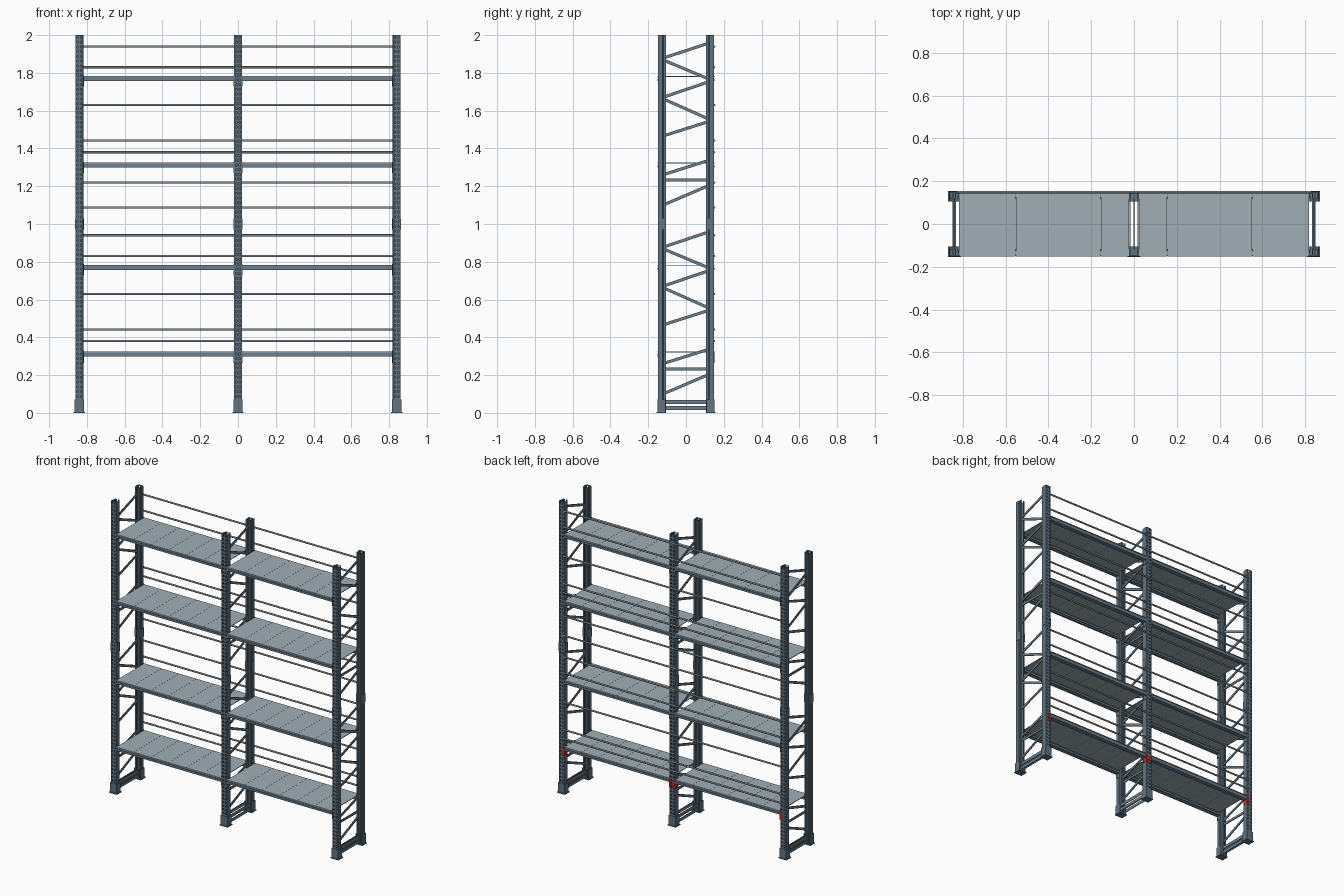
import bpy, bmesh, math
from mathutils import Matrix, Vector

if "Cube" in bpy.data.objects:
    bpy.data.objects.remove(bpy.data.objects["Cube"])


def material(name, rgb):
    m = bpy.data.materials.new(name)
    m.diffuse_color = (*rgb, 1)
    m.use_nodes = True
    m.node_tree.nodes["Principled BSDF"].inputs["Base Color"].default_value = m.diffuse_color
    return m


STEEL = material("slate steel", (0.12, 0.172, 0.218))
BEAM = material("blue grey steel", (0.155, 0.215, 0.268))
SHELF = material("light grey panel", (0.35, 0.42, 0.47))
ROD = material("rod grey", (0.25, 0.28, 0.30))
RED = material("red clip", (0.7, 0.015, 0.015))

POSTS = (-0.84, 0.0, 0.84)
LEVELS = (0.325, 0.783, 1.325, 1.783)


def finish(name, bm, mat):
    me = bpy.data.meshes.new(name)
    bm.to_mesh(me)
    bm.free()
    me.materials.append(mat)
    ob = bpy.data.objects.new(name, me)
    bpy.context.collection.objects.link(ob)
    return ob


def add_box(bm, x0, x1, y0, y1, z0, z1):
    mat = (Matrix.Translation(((x0 + x1) / 2, (y0 + y1) / 2, (z0 + z1) / 2))
           @ Matrix.Diagonal((abs(x1 - x0), abs(y1 - y0), abs(z1 - z0), 1)))
    bmesh.ops.create_cube(bm, size=1, matrix=mat)


def boxes(name, items, mat):
    bm = bmesh.new()
    for b in items:
        add_box(bm, *b)
    return finish(name, bm, mat)


# Perforated, stepped and lipped channel posts, open side facing inwards
def post(name, px, s):
    half = [(0.0045, 0.107), (0.0155, 0.107), (0.0155, 0.121), (0.0195, 0.124),
            (0.0195, 0.1465), (0.0125, 0.1465), (0.0065, 0.1465)]
    path = [(-x, y) for x, y in half] + half[::-1]
    zs = [0.0] + [k * 0.025 + d for k in range(80) for d in (0.007, 0.018)] + [2.0]
    bm = bmesh.new()
    rows = [[bm.verts.new((px + x, s * y, z)) for x, y in path] for z in zs]
    for r in range(len(zs) - 1):
        for c in range(len(path) - 1):
            if r % 2 == 1 and c in (5, 7):
                continue  # punched slot
            bm.faces.new((rows[r][c], rows[r][c + 1], rows[r + 1][c + 1], rows[r + 1][c]))
    bmesh.ops.recalc_face_normals(bm, faces=bm.faces)
    ob = finish(name, bm, STEEL)
    mod = ob.modifiers.new("thickness", "SOLIDIFY")
    mod.thickness = 0.003
    mod.offset = 0


for i, px in enumerate(POSTS):
    for s, side in ((-1, "front"), (1, "back")):
        post(f"{side}_post_{i}", px, s)

        # Foot plate with wrap-around sleeve
        boxes(f"{side}_foot_{i}", [
            (px - 0.03, px + 0.03, s * 0.105, s * 0.155, 0, 0.006),
            (px - 0.025, px + 0.025, s * 0.148, s * 0.152, 0.006, 0.07),
            (px - 0.025, px - 0.021, s * 0.108, s * 0.148, 0.006, 0.07),
            (px + 0.021, px + 0.025, s * 0.108, s * 0.148, 0.006, 0.07)], STEEL)

        # Splice at mid height and hook plates at each shelf
        plates = [(px + d * 0.021, px + d * 0.0235, s * 0.112, s * 0.147, 0.97, 1.03)
                  for d in (-1, 1)]
        for z in LEVELS:
            for d in (-1, 1):
                if abs(px + d * 0.1) < 0.9:
                    plates.append((px + d * 0.021, px + d * 0.0235,
                                   s * 0.118, s * 0.149, z - 0.055, z + 0.004))
        boxes(f"{side}_connectors_{i}", plates, STEEL)

    # Low base rails: pairs of thin bars
    off = 0.019 if i == 1 else 0.006
    boxes(f"base_rail_{i}", [
        (px + d * off - 0.002, px + d * off + 0.002, -0.147, 0.147, z0, z1)
        for d in (-1, 1) for z0, z1 in ((0.046, 0.068), (0.016, 0.036))], BEAM)

    # Diagonal lattice braces, same pattern in both halves
    bm = bmesh.new()
    for base in (0, 1):
        for z0, z1 in ((0.105, 0.203), (0.235, 0.235), (0.265, 0.337), (0.47, 0.543),
                       (0.662, 0.56), (0.675, 0.753), (0.868, 0.772), (0.882, 0.958)):
            a = Vector((px, -0.115, base + z0 - 0.002))
            b = Vector((px, 0.115, base + z1 - 0.002))
            ang = math.atan2(b.z - a.z, b.y - a.y)
            m = (Matrix.Translation((a + b) / 2) @ Matrix.Rotation(ang, 4, 'X')
                 @ Matrix.Diagonal((0.006, (b - a).length, 0.016, 1)))
            bmesh.ops.create_cube(bm, size=1, matrix=m)
    finish(f"lattice_braces_{i}", bm, BEAM)

    # Red safety clips where the lowest back beam hooks onto the post
    clip = []
    for d in (-1, 1):
        if abs(px + d * 0.1) < 0.9:
            xa, xb = px + d * 0.003, px + d * 0.0245
            clip.append((px + d * 0.018, xb, 0.1485, 0.1512, 0.265, 0.319))
            clip.append((px + d * 0.0236, xb, 0.125, 0.1512, 0.265, 0.29))
            clip += [(xa, xb, 0.1485, 0.1512, zc - 0.006, zc + 0.006)
                     for zc in (0.271, 0.292, 0.313)]
    boxes(f"safety_clip_{i}", clip, RED)

# Shelves: stepped edge beams and six flat panels per bay
for bay, (xa, xb) in enumerate(((-0.818, -0.023), (0.023, 0.818))):
    for lv, z in enumerate(LEVELS):
        beams, panels = [], []
        for s in (-1, 1):
            beams.append((xa, xb, s * 0.118, s * 0.150, z - 0.027, z - 0.014))
            beams.append((xa, xb, s * 0.126, s * 0.147, z - 0.014, z - 0.004))
        boxes(f"shelf_beams_{bay}_{lv}", beams, BEAM)
        w = (xb - xa) / 6
        for k in range(6):
            panels.append((xa + k * w + 0.0004, xa + (k + 1) * w - 0.0004,
                           -0.152, 0.152, z - 0.004, z))
        boxes(f"shelf_panels_{bay}_{lv}", panels, SHELF)

# Round guard rods along the back
for i, z in enumerate((0.38, 0.442, 0.63, 0.83, 0.94, 1.087, 1.22,
                       1.38, 1.442, 1.63, 1.83, 1.94)):
    bm = bmesh.new()
    m = Matrix.Translation((0, 0.1495, z)) @ Matrix.Rotation(math.pi / 2, 4, 'Y')
    bmesh.ops.create_cone(bm, cap_ends=True, segments=12, radius1=0.0058,
                          radius2=0.0058, depth=1.66, matrix=m)
    for f in bm.faces:
        f.smooth = len(f.verts) == 4
    finish(f"back_rod_{i}", bm, ROD)
